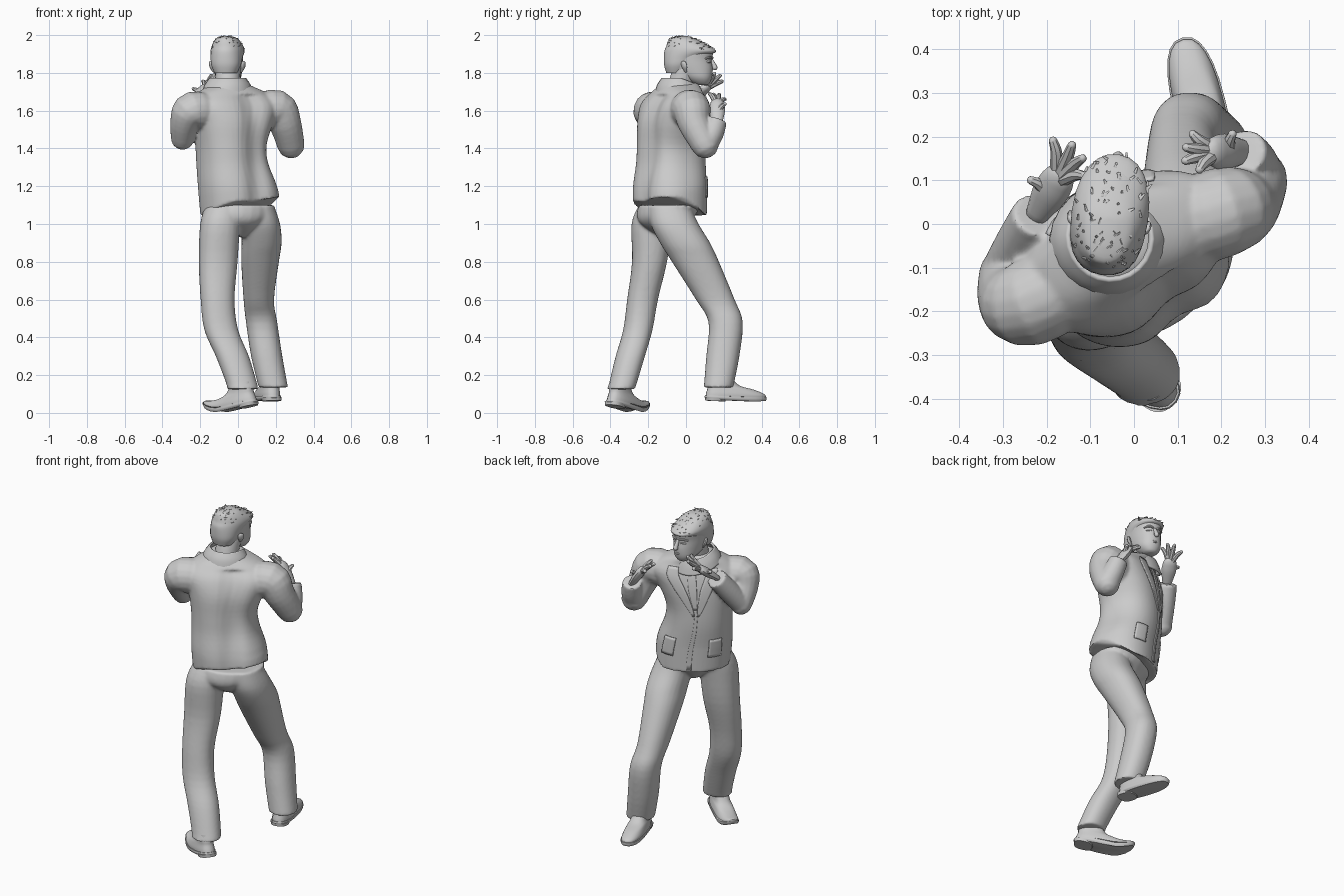
import bpy, bmesh, math, random
from math import sin, cos, pi, radians
from mathutils import Vector, Matrix

cube = bpy.data.objects.get("Cube")
if cube:
    bpy.data.objects.remove(cube)
random.seed(4)

grey = bpy.data.materials.new("plain grey")
grey.use_nodes = True
TONE = (0.6, 0.6, 0.6, 1)
grey.diffuse_color = TONE
grey.node_tree.nodes["Principled BSDF"].inputs["Base Color"].default_value = TONE
parts = []


def smooth(keys, n=4):
    """Catmull-Rom through tuples of equal length."""
    out = []
    for i in range(len(keys) - 1):
        quad = keys[max(i - 1, 0)], keys[i], keys[i + 1], keys[min(i + 2, len(keys) - 1)]
        for s in range(n):
            t = s / n
            out.append(tuple(0.5 * (2 * b + (c - a) * t + (2 * a - 5 * b + 4 * c - d) * t * t
                                    + (3 * b - a - 3 * c + d) * t ** 3) for a, b, c, d in zip(*quad)))
    return out + [tuple(keys[-1])]


def oval(key, a, rot, p):
    """Point at angle a on a level superellipse (x, y, z, rx, ry)."""
    x, y, z, rx, ry = key
    u = math.copysign(abs(cos(a)) ** (2 / p), cos(a)) * rx
    v = math.copysign(abs(sin(a)) ** (2 / p), sin(a)) * ry
    return Vector((x + u * cos(rot) - v * sin(rot), y + u * sin(rot) + v * cos(rot), z))


def skin(name, rows, closed=True, caps=True, thick=0):
    bm = bmesh.new()
    grid = [[bm.verts.new(p) for p in row] for row in rows]
    n = len(grid[0])
    for low, high in zip(grid, grid[1:]):
        for i in range(n if closed else n - 1):
            j = (i + 1) % n
            bm.faces.new((low[i], low[j], high[j], high[i]))
    if closed and caps:
        bm.faces.new(grid[0][::-1])
        bm.faces.new(grid[-1])
    bmesh.ops.recalc_face_normals(bm, faces=bm.faces)
    mesh = bpy.data.meshes.new(name)
    bm.to_mesh(mesh)
    bm.free()
    mesh.materials.append(grey)
    ob = bpy.data.objects.new(name, mesh)
    bpy.context.collection.objects.link(ob)
    if thick:
        mod = ob.modifiers.new("thickness", "SOLIDIFY")
        mod.thickness = thick
        mod.offset = 0
    parts.append(ob)
    return ob


def loft(name, keys, rot=0, p=2, sides=24, **kw):
    return skin(name, [[oval(k, 2 * pi * i / sides, rot, p) for i in range(sides)] for k in smooth(keys)], **kw)


def tube(name, keys, sides=14, flat=1, round_ends=True):
    """Round limb through (x, y, z, radius) points, optionally flattened."""
    pts = smooth(keys)
    loc = [Vector(k[:3]) for k in pts]
    rad = [k[3] for k in pts]
    if round_ends:
        a, b = (loc[0] - loc[1]).normalized(), (loc[-1] - loc[-2]).normalized()
        for f, g in ((0.5, 0.87), (0.87, 0.5), (1, 0.08)):
            loc = [Vector(keys[0][:3]) + a * f * keys[0][3]] + loc + [Vector(keys[-1][:3]) + b * f * keys[-1][3]]
            rad = [keys[0][3] * g] + rad + [keys[-1][3] * g]
    rows, q, last = [], None, None
    for i, c in enumerate(loc):
        t = (loc[min(i + 1, len(loc) - 1)] - loc[max(i - 1, 0)]).normalized()
        q = last.rotation_difference(t) @ q if last else t.to_track_quat('Z', 'Y')
        last = t
        rows.append([c + q @ Vector((rad[i] * cos(2 * pi * k / sides), flat * rad[i] * sin(2 * pi * k / sides), 0))
                     for k in range(sides)])
    return skin(name, rows)


def fuse(name, obs, passes):
    """Join overlapping solids into one seamless cloth surface."""
    bpy.ops.object.select_all(action='DESELECT')
    for ob in obs:
        ob.select_set(True)
        parts.remove(ob)
    bpy.context.view_layer.objects.active = obs[0]
    bpy.ops.object.join()
    whole = bpy.context.view_layer.objects.active
    whole.name = name
    mod = whole.modifiers.new("weld", "REMESH")
    mod.mode, mod.voxel_size = 'VOXEL', .008
    mod = whole.modifiers.new("soften", "SMOOTH")
    mod.factor, mod.iterations = .5, passes
    for label in ("weld", "soften"):
        bpy.ops.object.modifier_apply(modifier=label)
    parts.append(whole)


# Jacket body, turned at the shoulders, with a shaped hem and a hollow spine
TURN = radians(28)
jacket = [(.01, -.085, 1.09, .208, .182), (-.003, -.085, 1.2, .208, .182), (-.03, -.08, 1.32, .187, .175),
          (-.037, -.078, 1.42, .186, .172), (-.025, -.07, 1.54, .217, .168), (-.02, -.06, 1.63, .25, .145),
          (-.03, -.05, 1.69, .2, .112), (-.045, -.035, 1.73, .12, .1), (-.055, -.03, 1.75, .08, .08)]
fine = smooth(jacket, 8)
body = loft("jacket_body", jacket, TURN, 2.3, 48)
for v in body.data.vertices:
    x, y, z = v.co
    across, depth = x * cos(TURN) + y * sin(TURN), y * cos(TURN) - x * sin(TURN)
    if depth < -.1 and z < 1.68:
        v.co += Vector((-sin(TURN), cos(TURN), 0)) * .028 * math.exp(-((across + .01) / .06) ** 2)
    if z < 1.2:
        v.co.z += (1.2 - z) / .11 * (.03 + .45 * min(0, x + .03) + .2 * max(0, x - .1) - .75 * max(0, y))

# Sleeves
sleeves = [
    tube("right_upper_sleeve", [(-.13, -.12, 1.582, .1), (-.242, -.18, 1.6, .101), (-.28, -.165, 1.54, .08),
                                (-.293, -.115, 1.455, .063)], 18),
    tube("right_forearm_sleeve", [(-.293, -.115, 1.455, .06), (-.257, -.045, 1.55, .06), (-.222, .02, 1.64, .058)],
         18, round_ends=False),
    tube("left_upper_sleeve", [(.1, -.005, 1.585, .1), (.205, .028, 1.608, .103), (.25, .045, 1.53, .086),
                               (.28, .1, 1.42, .073)], 18),
    tube("left_forearm_sleeve", [(.28, .1, 1.42, .068), (.268, .14, 1.48, .06), (.25, .165, 1.55, .054)],
         18, round_ends=False)]
fuse("jacket", [body] + sleeves, 5)


def patch(name, spans, lift=.003):
    """Thin plate on the jacket surface; spans are (height, from, to) in degrees."""
    rows = []
    for z, a0, a1 in smooth(spans, 5):
        key = min(fine, key=lambda k: abs(k[2] - z))
        key = (key[0], key[1], z, key[3] + lift, key[4] + lift)
        rows.append([oval(key, radians(a0 + (a1 - a0) * i / 6), TURN, 2.3) for i in range(7)])
    skin(name, rows, closed=False, thick=.006)


patch("front_edge", [(1.06, 87, 92), (1.3, 88, 92), (1.45, 89, 92)])
patch("left_lapel", [(1.4, 86, 89), (1.55, 66, 82), (1.68, 55, 72)])
patch("right_lapel", [(1.4, 91, 94), (1.55, 98, 114), (1.68, 108, 125)])
patch("tie", [(1.44, 88, 92), (1.56, 86, 94), (1.68, 87, 93)], .004)
patch("left_pocket", [(1.14, 42, 66), (1.25, 42, 66)])
patch("right_pocket", [(1.14, 114, 138), (1.25, 114, 138)])

# Upturned collar, lower at the throat
collar = loft("collar", [(-.055, -.033, 1.695, .135, .125), (-.055, -.033, 1.735, .117, .114),
                         (-.055, -.03, 1.77, .092, .095)], TURN, caps=False, thick=.012)
for v in collar.data.vertices:
    v.co.z -= .4 * max(0, v.co.y + .03)

# Trousers
fuse("trousers", [
    loft("trouser_seat", [(.015, -.1, .93, .02, .03), (.015, -.115, .97, .075, .085), (.012, -.12, 1.01, .14, .125),
                          (.01, -.105, 1.05, .185, .15), (.01, -.085, 1.1, .19, .16)], radians(24)),
    loft("right_trouser_leg", [(.025, -.345, .125, .083, .073), (.018, -.333, .16, .082, .073),
                               (-.03, -.295, .3, .088, .077), (-.089, -.255, .44, .09, .077),
                               (-.108, -.23, .6, .09, .081), (-.105, -.193, .8, .103, .092),
                               (-.095, -.18, 1, .105, .108), (-.08, -.15, 1.1, .09, .1)], radians(10), 2.2),
    loft("left_trouser_leg", [(.187, .172, .135, .078, .078), (.152, .195, .3, .083, .088), (.125, .21, .48, .083, .091),
                              (.11, .155, .6, .081, .103), (.117, .05, .8, .1, .125), (.125, -.005, .9, .106, .133),
                              (.12, -.06, 1, .103, .127), (.1, -.09, 1.1, .09, .11)], 0, 2.2)], 10)


# Shoes: sole, upper and heel block, with the toe turned up
def shoe(side, place, turn, pitch, curl):
    m = Matrix.Translation(place) @ Matrix.Rotation(turn, 4, 'Z') @ Matrix.Rotation(pitch, 4, 'X')
    made = [loft(side + "_sole", [(0, .01, .008, .054, .155), (0, 0, .018, .06, .168), (0, 0, .03, .06, .168)], 0, 2.5),
            loft(side + "_shoe", [(0, 0, .028, .056, .164), (0, -.003, .045, .056, .158), (0, -.03, .07, .05, .125),
                                  (0, -.07, .09, .045, .085), (0, -.09, .13, .045, .062)], 0, 2.5),
            loft(side + "_heel", [(0, -.11, .002, .048, .052), (0, -.11, .02, .052, .055)], 0, 2.6)]
    for ob in made:
        for v in ob.data.vertices:
            v.co.z += curl * max(0, (v.co.y - .04) / .12) ** 2
        ob.matrix_world = m


shoe("right", (-.033, -.313, .008), radians(54), radians(-12), .05)
shoe("left", (.152, .262, .056), radians(14), radians(-2.5), .006)


# Hands: flattened palm with four fingers and a thumb, fingers spread
def hand(side, wrist, palm, tips, thumb):
    w, c = Vector(wrist), Vector(palm)
    tube(side + "_palm", [(*w, .028), (*w.lerp(c, .6), .041), (*c, .039)], 12, .6)
    for i, tip in enumerate(tips + [thumb]):
        t = Vector(tip)
        is_thumb = i == len(tips)
        base = w.lerp(c, .5) if is_thumb else c + (t - c) * .2
        mid = base.lerp(t, .55) + (c - w) * .08
        name = side + ("_thumb" if is_thumb else "_finger_%d" % (i + 1))
        tube(name, [(*base, .016), (*mid, .0135), (*t, .01)], 8)


hand("right", (-.22, .025, 1.65), (-.175, .1, 1.715),
     [(-.185, .19, 1.755), (-.142, .18, 1.785), (-.118, .15, 1.795), (-.115, .11, 1.785)], (-.235, .1, 1.715))
hand("left", (.25, .165, 1.54), (.19, .165, 1.63),
     [(.135, .205, 1.66), (.12, .175, 1.685), (.118, .145, 1.685), (.15, .125, 1.69)], (.225, .205, 1.635))

# Neck and head, turned slightly
tube("neck", [(-.055, -.04, 1.68, .07), (-.055, -.025, 1.75, .066), (-.05, 0, 1.82, .066)], 18)
TILT = Matrix.Translation((-.055, .02, 0)) @ Matrix.Rotation(radians(-8), 4, 'Z')
before = len(parts)
loft("head", [(0, .07, 1.735, .02, .02), (0, .06, 1.745, .04, .045), (0, .04, 1.775, .064, .078),
              (0, .005, 1.82, .075, .118), (0, -.007, 1.87, .08, .125), (0, -.002, 1.92, .081, .127),
              (0, 0, 1.96, .07, .105), (0, 0, 1.98, .04, .07)], 0, 2.2)
tube("nose", [(0, .116, 1.868, .009), (0, .13, 1.84, .012), (0, .134, 1.828, .014)], 10)
tube("lips", [(-.024, .1, 1.79, .005), (0, .118, 1.79, .009), (.024, .1, 1.79, .005)], 8)
for s in (-1, 1):
    side = "left" if s > 0 else "right"
    tube(side + "_ear", [(s * .077, -.012, 1.812, .01), (s * .084, -.016, 1.832, .017),
                         (s * .086, -.02, 1.847, .017)], 10, .55)
    tube(side + "_brow", [(s * .015, .118, 1.877, .006), (s * .035, .113, 1.882, .007), (s * .056, .094, 1.876, .005)], 8)
    tube(side + "_eye", [(s * .024, .111, 1.858, .006), (s * .042, .102, 1.858, .006)], 8)

# Short hair with raised tufts
hair = [(0, -.07, 1.8, .06, .055), (0, -.058, 1.84, .078, .078), (0, -.038, 1.88, .084, .1),
        (0, -.002, 1.915, .088, .134), (0, .005, 1.94, .084, .131), (0, -.01, 1.965, .071, .108),
        (0, -.03, 1.985, .05, .076), (0, -.04, 1.994, .018, .03)]
loft("hair", hair, 0, 2.2)
crown = smooth(hair)[15:]
for i in range(80):
    root = oval(random.choice(crown), random.uniform(0, 2 * pi), 0, 2.2)
    tip = root + Vector((random.uniform(-.012, .012), random.uniform(0, .016), .004))
    tip.z = min(tip.z, 1.998)
    tube("hair_tuft", [(*root, .004), (*tip, .002)], 5, .5, False)

# Slope the crown down towards the brow
for ob in parts[before:]:
    for v in ob.data.vertices:
        v.co.z -= 2.4 * max(0, v.co.y) * max(0, v.co.z - 1.885)
    ob.matrix_world = TILT

# Smooth shading with sharp hems and cuffs
bpy.ops.object.select_all(action='DESELECT')
for ob in parts:
    ob.select_set(True)
bpy.context.view_layer.objects.active = collar
bpy.ops.object.shade_smooth_by_angle(angle=radians(40))
